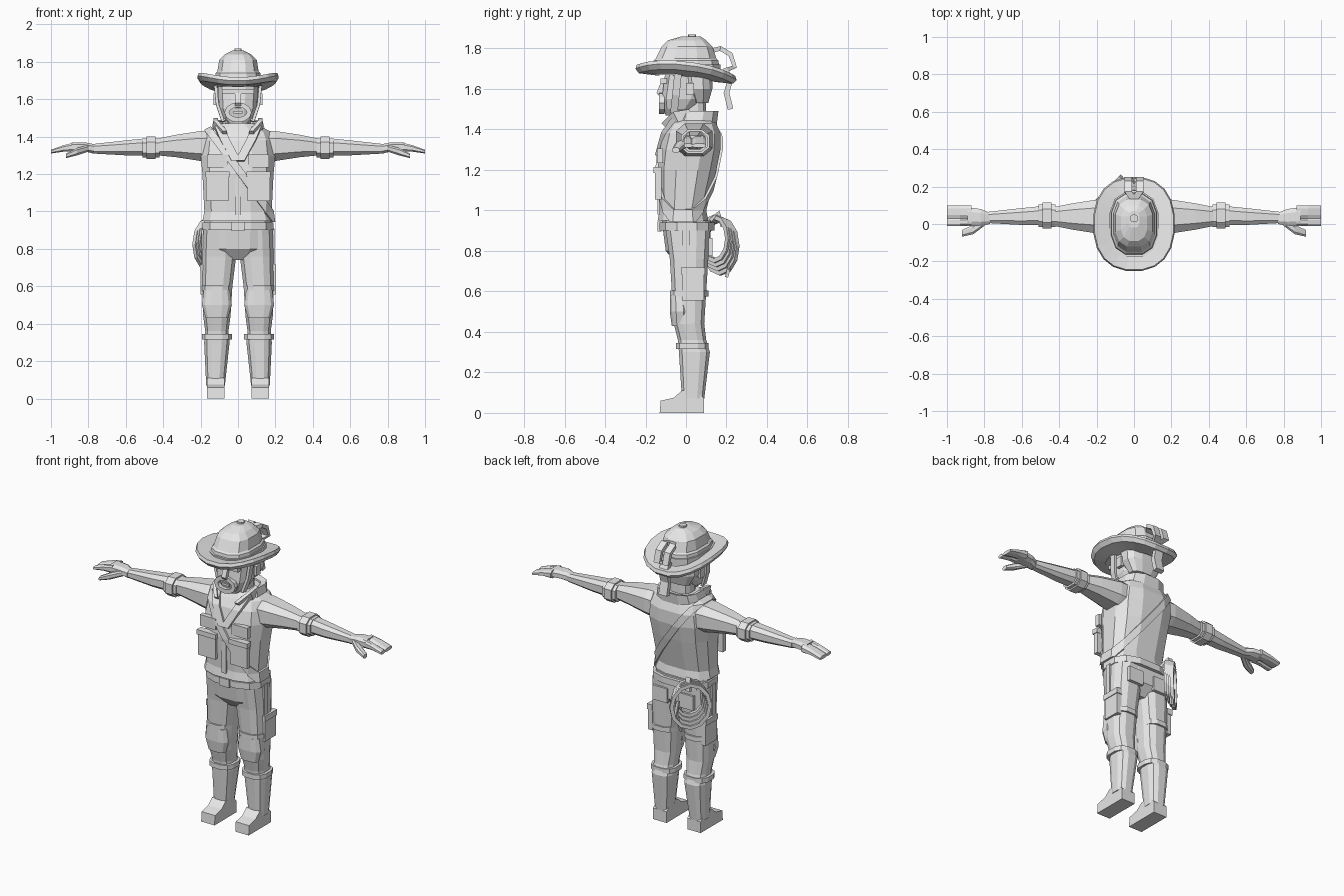
import bpy, bmesh, math
from mathutils import Vector

default_cube = bpy.data.objects.get("Cube")
if default_cube:
    bpy.data.objects.remove(default_cube)

grey = bpy.data.materials.new("plain_grey")
grey.use_nodes = True
grey.diffuse_color = (.8, .8, .8, 1)
grey.node_tree.nodes["Principled BSDF"].inputs["Base Color"].default_value = grey.diffuse_color
right_left, front_back, up = Vector((1, 0, 0)), Vector((0, 1, 0)), Vector((0, 0, 1))


def finish(name, bm):
    bmesh.ops.recalc_face_normals(bm, faces=bm.faces)
    mesh = bpy.data.meshes.new(name)
    bm.to_mesh(mesh)
    bm.free()
    mesh.materials.append(grey)
    part = bpy.data.objects.new(name, mesh)
    bpy.context.collection.objects.link(part)
    return part


def ring(centre, across, along, sides=12, squareness=.75):
    # Rounded-square cross-section that reaches its full width and depth
    half = math.pi / sides
    reach = math.cos(half) ** squareness
    rounded = lambda t: math.copysign(abs(t) ** squareness, t) / reach
    angles = [half * (2 * i + 1) for i in range(sides)]
    return [centre + across * rounded(math.cos(a)) + along * rounded(math.sin(a)) for a in angles]


def section(z, wide, front, back, x=0):
    # Level slice of the body
    middle = Vector((x, (front + back) / 2, z))
    return ring(middle, right_left * wide, front_back * (back - front) / 2)


def arm_section(x, y, deep, low, high):
    # Slice square to the arm
    return ring(Vector((x, y, (low + high) / 2)), front_back * deep, up * (high - low) / 2, sides=8)


def loft(name, rings, closed=False):
    bm = bmesh.new()
    rows = [[bm.verts.new(point) for point in points] for points in rings]
    count = len(rows[0])
    pairs = list(zip(rows, rows[1:]))
    if closed:
        pairs.append((rows[-1], rows[0]))
    else:
        bm.faces.new(rows[0])
        bm.faces.new(rows[-1])
    for lower, upper in pairs:
        for i in range(count):
            j = (i + 1) % count
            bm.faces.new((lower[i], lower[j], upper[j], upper[i]))
    return finish(name, bm)


def sweep(name, points, wide, thick, across=right_left, closed=False):
    # Strip or cord along a path
    path = [Vector(point) for point in points]
    last = len(path) - 1
    rings = []
    for i, point in enumerate(path):
        before = path[i - 1] if i or closed else point
        after = path[(i + 1) % len(path)] if i < last or closed else point
        normal = (after - before).cross(across).normalized()
        rings.append(ring(point, across * wide, normal * thick, sides=4, squareness=1))
    return loft(name, rings, closed)


def box(name, x, y, z, wide, deep, tall):
    bm = bmesh.new()
    bmesh.ops.create_cube(bm, size=1)
    bmesh.ops.scale(bm, vec=(wide, deep, tall), verts=bm.verts)
    bmesh.ops.translate(bm, vec=(x, y, z), verts=bm.verts)
    return finish(name, bm)


# Jacket, hips and belt
jacket = loft("jacket", [
    section(z=.95, wide=.19, front=-.14, back=.11),
    section(z=1, wide=.18, front=-.13, back=.1),
    section(z=1.2, wide=.19, front=-.14, back=.15),
    section(z=1.3, wide=.2, front=-.13, back=.17),
    section(z=1.38, wide=.19, front=-.11, back=.17),
    section(z=1.43, wide=.17, front=-.08, back=.15),
    section(z=1.47, wide=.09, front=-.05, back=.13)])
loft("hips", [
    section(z=.74, wide=.1, front=-.05, back=.07),
    section(z=.8, wide=.17, front=-.1, back=.12),
    section(z=.95, wide=.18, front=-.12, back=.12)])
loft("belt", [section(z=z, wide=.19, front=-.13, back=.14) for z in (.9, .94)])
box("belt_buckle", x=0, y=-.13, z=.92, wide=.07, deep=.02, tall=.05)

# Shoulder strap sliced from a swollen copy of the jacket
bm = bmesh.new()
bm.from_mesh(jacket.data)
bm.normal_update()
swelling = [vert.normal * .012 for vert in bm.verts]
for vert, offset in zip(bm.verts, swelling):
    vert.co += offset
slant = Vector((.8, 0, .6))
strap_middle = Vector((.02, 0, 1.2))
for edge in (slant, -slant):
    everything = bm.verts[:] + bm.edges[:] + bm.faces[:]
    bmesh.ops.bisect_plane(bm, geom=everything, plane_co=strap_middle + edge * .02,
                           plane_no=edge, clear_outer=True)
strap = finish("shoulder_strap", bm)
strap.modifiers.new("strap_thickness", "SOLIDIFY").thickness = .014

# Jacket front
box("button_placket", x=0, y=-.137, z=1.08, wide=.03, deep=.01, tall=.2)
for side in (-1, 1):
    box("waist_pocket", x=side * .11, y=-.137, z=1.13, wide=.12, deep=.03, tall=.15)
    box("waist_pocket_flap", x=side * .11, y=-.14, z=1.2, wide=.13, deep=.04, tall=.03)
    box("breast_pocket", x=side * .11, y=-.128, z=1.27, wide=.11, deep=.03, tall=.07)
    sweep("lapel", [(side * .1, -.06, 1.45), (side * .07, -.11, 1.38), (side * .01, -.14, 1.27)],
          wide=.025, thick=.014)

# Neck and collar, which dips towards the throat
loft("neck", [section(z=z, wide=.07, front=-.03, back=.1) for z in (1.4, 1.55)])
collar_rings = [section(z=1.41, wide=.15, front=-.09, back=.15),
                section(z=1.49, wide=.13, front=-.07, back=.16),
                section(z=1.48, wide=.1, front=-.05, back=.13),
                section(z=1.41, wide=.12, front=-.06, back=.12)]
for points in collar_rings:
    for point in points:
        point.z -= .05 if point.y < -.03 else 0
loft("collar", collar_rings, closed=True)
for side in (-1, 1):
    sweep("collar_point", [(side * .12, .02, 1.47), (side * .12, -.05, 1.46), (side * .07, -.1, 1.41)],
          wide=.012, thick=.03)

# Head
loft("head", [
    section(z=1.47, wide=.05, front=-.1, back=-.01),
    section(z=1.5, wide=.08, front=-.11, back=.04),
    section(z=1.55, wide=.1, front=-.12, back=.09),
    section(z=1.7, wide=.11, front=-.1, back=.12)])
loft("hair", [
    section(z=1.53, wide=.08, front=.03, back=.11),
    section(z=1.6, wide=.12, front=-.01, back=.13),
    section(z=1.7, wide=.12, front=-.03, back=.13)])
sweep("nose", [(0, -.11, 1.63), (0, -.13, 1.58), (0, -.11, 1.56)], wide=.015, thick=.015)
box("brow", x=0, y=-.11, z=1.64, wide=.17, deep=.03, tall=.025)
circle = [Vector((math.cos(a), 0, math.sin(a))) for a in (math.tau * i / 12 for i in range(12))]
mouth = Vector((0, -.12, 1.53))
sweep("beard", [mouth + Vector((turn.x * .06, 0, turn.z * .04)) for turn in circle],
      wide=.013, thick=.013, across=front_back, closed=True)
box("lips", x=0, y=mouth.y, z=mouth.z, wide=.05, deep=.014, tall=.014)
for side in (-1, 1):
    box("ear", x=side * .12, y=.02, z=1.6, wide=.02, deep=.04, tall=.06)
    sweep("chin_strap", [(side * .12, -.04, 1.67), (side * .11, -.05, 1.57), (side * .08, -.06, 1.48)],
          wide=.008, thick=.018)

# Hat: crown, band, top button
loft("hat_crown", [
    section(z=1.67, wide=.13, front=-.17, back=.17),
    section(z=1.74, wide=.12, front=-.16, back=.16),
    section(z=1.75, wide=.11, front=-.15, back=.15),
    section(z=1.81, wide=.1, front=-.12, back=.13),
    section(z=1.84, wide=.07, front=-.09, back=.1),
    section(z=1.86, wide=.03, front=-.02, back=.07)])
loft("hat_band", [section(z=z, wide=.13, front=-.175, back=.17) for z in (1.68, 1.72)])
loft("hat_button", [section(z=z, wide=.02, front=.01, back=.05) for z in (1.85, 1.87)])

# Hat brim, raised at the sides and low at the back
brim_rings = []
for wide, z in ((.11, 1.65), (.2, 1.65), (.217, 1.67), (.21, 1.69), (.11, 1.69)):
    points = ring(up * z, right_left * wide, front_back * (wide + .033), sides=20, squareness=.85)
    for point in points:
        point.z += point.x ** 2 - point.y / 9
    brim_rings.append(points)
loft("hat_brim", brim_rings, closed=True)

# Knotted band hanging behind the hat
for side in (-1, 1):
    sweep("band_loop", [(0, .13, 1.79), (side * .03, .17, 1.8), (side * .03, .22, 1.77),
                        (side * .03, .24, 1.71), (0, .19, 1.69)], wide=.02, thick=.012)
sweep("band_tail", [(0, .19, 1.7), (0, .22, 1.65), (0, .2, 1.58), (0, .22, 1.5)],
      wide=.028, thick=.014)

for side in (-1, 1):
    # Sleeve, rolled cuff and forearm
    loft("sleeve", [
        arm_section(x=side * .12, y=.04, deep=.09, low=1.26, high=1.43),
        arm_section(x=side * .2, y=.04, deep=.09, low=1.27, high=1.43),
        arm_section(x=side * .33, y=.04, deep=.07, low=1.29, high=1.41),
        arm_section(x=side * .43, y=.04, deep=.05, low=1.3, high=1.39)])
    for start, end, radius in ((.42, .44, .06), (.44, .49, .07), (.49, .51, .06)):
        loft("rolled_cuff", [arm_section(x=side * x, y=.045, deep=radius, low=1.34 - radius * .85,
                                         high=1.34 + radius * .85) for x in (start, end)])
    loft("forearm", [
        arm_section(x=side * .5, y=.045, deep=.05, low=1.3, high=1.39),
        arm_section(x=side * .6, y=.04, deep=.045, low=1.3, high=1.38),
        arm_section(x=side * .78, y=.035, deep=.03, low=1.31, high=1.36)])

    # Hand with grouped fingers and thumb
    loft("palm", [
        arm_section(x=side * .77, y=.03, deep=.03, low=1.31, high=1.36),
        arm_section(x=side * .82, y=.035, deep=.045, low=1.32, high=1.37),
        arm_section(x=side * .89, y=.04, deep=.05, low=1.32, high=1.37)])
    for name, y, deep in (("grouped_fingers", .065, .035), ("index_finger", .01, .02)):
        loft(name, [
            arm_section(x=side * .87, y=y, deep=deep, low=1.32, high=1.37),
            arm_section(x=side * .93, y=y, deep=deep, low=1.32, high=1.355),
            arm_section(x=side, y=y, deep=deep, low=1.31, high=1.33)])
    loft("thumb", [
        arm_section(x=side * .8, y=.01, deep=.02, low=1.32, high=1.355),
        arm_section(x=side * .86, y=-.03, deep=.025, low=1.3, high=1.34),
        arm_section(x=side * .92, y=-.05, deep=.018, low=1.285, high=1.31)])

    # Trouser leg with knee pad and wraps
    leg_x = side * .113
    loft("trouser_leg", [
        section(x=side * .095, z=.9, wide=.09, front=-.1, back=.12),
        section(x=side * .1, z=.76, wide=.09, front=-.08, back=.11),
        section(x=side * .11, z=.6, wide=.08, front=-.07, back=.1),
        section(x=leg_x, z=.44, wide=.073, front=-.06, back=.09),
        section(x=leg_x, z=.36, wide=.062, front=-.04, back=.1),
        section(x=leg_x, z=.3, wide=.068, front=-.035, back=.118),
        section(x=side * .12, z=.07, wide=.05, front=-.02, back=.09)])
    loft("knee_pad", [
        section(x=leg_x, z=.43, wide=.06, front=-.07, back=.01),
        section(x=leg_x, z=.5, wide=.08, front=-.08, back=.02),
        section(x=leg_x, z=.58, wide=.07, front=-.08, back=.01)])
    for name, height, front in (("shin_wrap", .33, -.05), ("thigh_wrap", .59, -.08)):
        loft(name, [section(x=leg_x, z=z, wide=.08, front=front, back=.11)
                    for z in (height - .015, height + .015)])
    box("thigh_pocket", x=side * .185, y=.035, z=.63, wide=.03, deep=.11, tall=.15)
    box("thigh_pocket_flap", x=side * .187, y=.035, z=.7, wide=.035, deep=.12, tall=.035)
    box("side_seam", x=side * .187, y=0, z=.81, wide=.016, deep=.035, tall=.2)
    box("back_pocket", x=side * .09, y=.12, z=.82, wide=.1, deep=.02, tall=.09)

    # Shoe profile extruded across its width
    shoe_outline = [(-.13, 0), (.09, 0), (.09, .07), (.05, .11), (-.02, .11), (-.06, .075), (-.125, .06)]
    loft("shoe", [[Vector((side * x, y, z)) for y, z in shoe_outline] for x in (.072, .165)])

# Coiled rope hanging from the belt at the back of the hip
rope_side = Vector((1, 1, 0)).normalized()
rope_out = Vector((-1, 1, 0)).normalized()
for loop in range(4):
    middle = Vector((-.125, .145, .86)) + (rope_out - up) * .012 * loop
    radius = .09 + .007 * loop
    sweep("rope_coil", [middle + (rope_side * turn.x + up * turn.z * 1.2) * radius for turn in circle],
          wide=.011, thick=.011, across=rope_out, closed=True)
sweep("rope_end", [(-.1, .22, .86), (-.09, .23, .78), (-.11, .2, .67)], wide=.008, thick=.008)
sweep("rope_hanger", [(-.11, .12, .95), (-.13, .16, .99), (-.14, .18, .92)], wide=.016, thick=.01)
